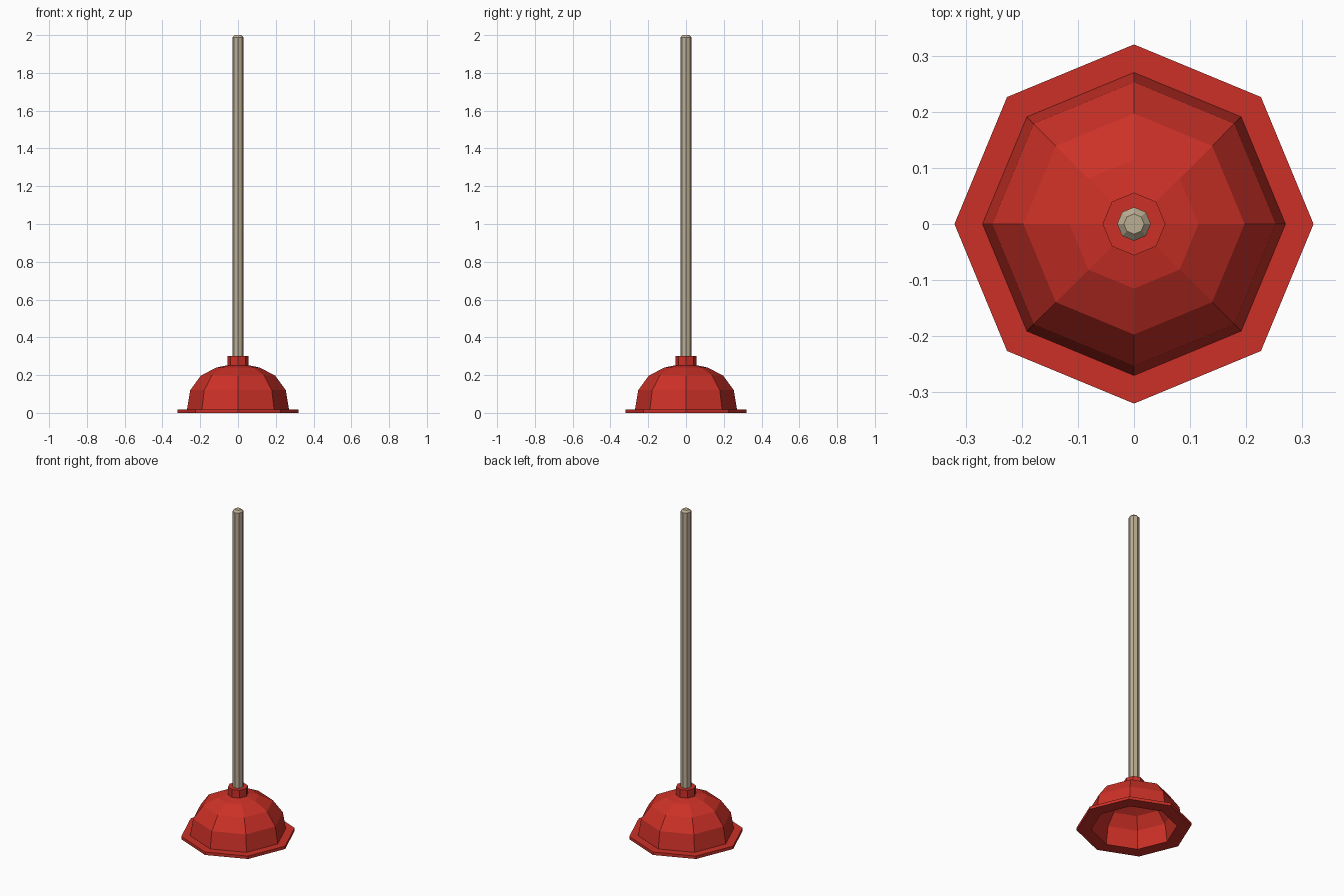
import bpy
import bmesh
import math

if "Cube" in bpy.data.objects:
    bpy.data.objects.remove(bpy.data.objects["Cube"])

SIDES = 8


def material(name, color):
    m = bpy.data.materials.new(name)
    m.diffuse_color = color
    m.use_nodes = True
    m.node_tree.nodes["Principled BSDF"].inputs["Base Color"].default_value = m.diffuse_color
    return m


def lathe(name, profile, mat, closed=False):
    """Revolve (radius, z) points into a flat-faceted eight-sided solid."""
    bm = bmesh.new()
    rings = []
    for r, z in profile:
        if r == 0:
            rings.append([bm.verts.new((0, 0, z))] * SIDES)
        else:
            rings.append([bm.verts.new((r * math.cos(2 * math.pi * i / SIDES),
                                        r * math.sin(2 * math.pi * i / SIDES), z))
                          for i in range(SIDES)])
    for a, b in zip(rings, rings[1:]):
        for i in range(SIDES):
            j = (i + 1) % SIDES
            corners = list(dict.fromkeys((a[i], a[j], b[j], b[i])))
            bm.faces.new(corners)
    if closed:
        bm.faces.new(rings[0])
        bm.faces.new(rings[-1])
    bmesh.ops.recalc_face_normals(bm, faces=bm.faces)
    mesh = bpy.data.meshes.new(name)
    bm.to_mesh(mesh)
    bm.free()
    mesh.materials.append(mat)
    obj = bpy.data.objects.new(name, mesh)
    bpy.context.collection.objects.link(obj)
    return obj


red = material("red_rubber", (0.60, 0.03, 0.02, 1))
wood = material("pale_wood", (0.50, 0.42, 0.29, 1))

# Hollow rubber cup: inner wall, flat rim flange, outer dome, collar
lathe("rubber_cup", [
    (0, 0.225), (0.10, 0.215), (0.175, 0.175), (0.225, 0.11), (0.24, 0.0),
    (0.32, 0.0), (0.32, 0.018), (0.27, 0.018),
    (0.253, 0.12), (0.197, 0.197), (0.115, 0.24), (0.056, 0.252),
    (0.056, 0.30), (0, 0.30)], red)

# Long handle with a chamfered tip
lathe("handle", [
    (0.03, 0.26), (0.03, 1.988), (0.018, 2.0)], wood, closed=True)
